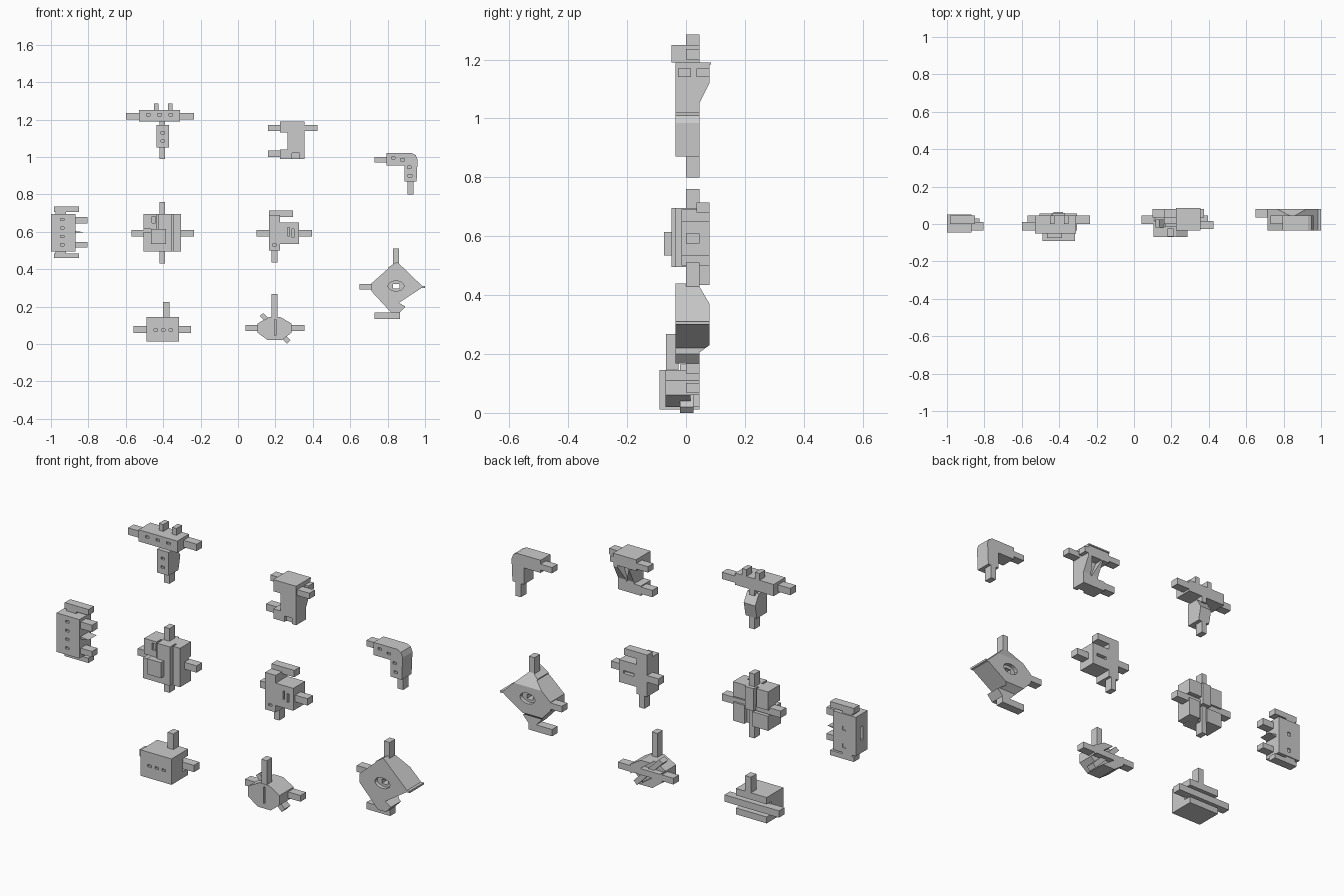
import bpy
import bmesh
from math import cos, sin, tau

default_cube = bpy.data.objects.get("Cube")
if default_cube:
    bpy.data.objects.remove(default_cube, do_unlink=True)

# Shared depth ranges: connector pegs, body depths, and through-cutters
PEG = (0, .045)
REAR = (.035, .08)
BODY = (-.035, .045)
THROUGH = (-.2, .2)


def prism(name, outline, depth, axis="y"):
    """Extrude an outline along y (outline is x,z) or along x (outline is y,z)."""
    bm = bmesh.new()
    rings = []
    for d in depth:
        rings.append([bm.verts.new((u, d, v) if axis == "y" else (d, u, v)) for u, v in outline])
    near, far = rings
    bm.faces.new(near)
    bm.faces.new(far[::-1])
    for i in range(len(near)):
        bm.faces.new((near[i - 1], far[i - 1], far[i], near[i]))
    bmesh.ops.recalc_face_normals(bm, faces=bm.faces)
    mesh = bpy.data.meshes.new(name)
    bm.to_mesh(mesh)
    bm.free()
    obj = bpy.data.objects.new(name, mesh)
    bpy.context.scene.collection.objects.link(obj)
    return obj


def box(name, x, y, z):
    (left, right), (low, high) = x, z
    return prism(name, [(left, low), (right, low), (right, high), (left, high)], y)


def carve(target, cutters):
    """Subtract the cutters, bake the result and discard the cutters."""
    for cutter in cutters:
        mod = target.modifiers.new("carve", "BOOLEAN")
        mod.operation = "DIFFERENCE"
        mod.solver = "EXACT"
        mod.object = cutter
    bpy.context.view_layer.update()
    graph = bpy.context.evaluated_depsgraph_get()
    baked = bpy.data.meshes.new_from_object(target.evaluated_get(graph))
    target.modifiers.clear()
    target.data = baked
    for cutter in cutters:
        bpy.data.objects.remove(cutter, do_unlink=True)


def slots(centers, front, width=.02, height=.012, depth=.012):
    """Shallow rectangular pockets in a front face."""
    return [box("slot_cutter", x=(cx - width / 2, cx + width / 2), y=(front - depth, front + depth),
                z=(cz - height / 2, cz + height / 2)) for cx, cz in centers]


# Tee connector: crossbar, two studs, tapered stem
bar = box("tee_crossbar", x=(-.53, -.31), y=(-.05, .045), z=(1.19, 1.25))
carve(bar, slots([(-.48 + i * .06, 1.225) for i in range(3)], front=-.05))
box("tee_left_arm", x=(-.32, -.235), y=PEG, z=(1.2, 1.235))
box("tee_right_arm", x=(-.6, -.52), y=(-.035, .01), z=(1.2, 1.235))
for side, start in (("right", -.45), ("left", -.375)):
    box("tee_top_stud_" + side, x=(start, start + .025), y=PEG, z=(1.24, 1.285))
stem = prism("tee_stem", [(-.035, 1.05), (-.035, 1.17), (.03, 1.17), (.06, 1.12), (.045, 1.05)],
             depth=(-.435, -.37), axis="x")
carve(stem, slots([(-.403, 1.085), (-.403, 1.13)], front=-.035))
box("tee_stem_neck", x=(-.42, -.39), y=PEG, z=(1.16, 1.2))
box("tee_bottom_peg", x=(-.42, -.39), y=PEG, z=(.99, 1.06))

# Bracket connector: tapered upright with a recessed side
upright = prism("bracket_upright",
                [(-.035, .99), (-.035, 1.185), (.08, 1.185), (.08, 1.12), (.045, 1.05), (.045, .99)],
                depth=(.225, .355), axis="x")
carve(upright, [box("recess_cutter", x=(.2, .265), y=THROUGH, z=(1.04, 1.13)),
                box("foot_cutter", x=(.29, .33), y=(-.05, -.02), z=(.98, 1.02)),
                prism("back_vee_cutter", [(.27, 1.13), (.335, 1.13), (.305, 1.04)], (.035, .1))])
box("bracket_cap", x=(.225, .355), y=(-.035, .085), z=(1.183, 1.19))
box("bracket_left_arm", x=(.35, .425), y=(-.027, .017), z=(1.14, 1.17))
box("bracket_left_rear_arm", x=(.35, .375), y=REAR, z=(1.14, 1.17))
box("bracket_right_upper_arm", x=(.16, .23), y=REAR, z=(1.14, 1.17))
box("bracket_right_lower_arm", x=(.16, .235), y=PEG, z=(1.0, 1.035))

# Elbow connector: rounded corner with two pegs
elbow = prism("elbow_body", [(.795, .955), (.795, 1.02), (.93, 1.02), (.95, 1.01), (.96, .985),
                             (.955, .87), (.89, .87), (.89, .955)], BODY)
carve(elbow, slots([(.83, .995), (.88, .985), (.915, .945), (.92, .9)], front=-.035))
box("elbow_side_peg", x=(.73, .8), y=PEG, z=(.97, 1.0))
box("elbow_bottom_peg", x=(.907, .938), y=PEG, z=(.8, .88))

# Rail connector: upright block, rails above and below, side pegs
rail = box("rail_body", x=(-1, -.87), y=(-.045, .05), z=(.495, .695))
heights = [.53 + i * .045 for i in range(4)]
carve(rail, slots([(-.94, z) for z in heights], front=-.045)
      + slots([(-.935, z) for z in heights[::2]], front=.05, height=.02)
      + [box("side_slot_cutter", x=(-1.02, -.985), y=(-.01, .01), z=(.56, .63))])
for level, z in (("upper", (.705, .735)), ("lower", (.46, .485))):
    box("rail_bar_" + level, x=(-.985, -.85), y=PEG, z=z)
box("rail_spine", x=(-.975, -.92), y=PEG, z=(.48, .71))
for level, z in (("upper", (.645, .68)), ("lower", (.515, .545))):
    box("rail_side_peg_" + level, x=(-.88, -.805), y=(-.035, .01), z=z)
prism("rail_spike", [(-.88, .59), (-.88, .605), (-.825, .598)], (-.035, .03))

# Cross connector: layered blocks around a four-way core
box("cross_core", x=(-.505, -.305), y=(-.005, .035), z=(.495, .695))
box("cross_side_arms", x=(-.57, -.235), y=PEG, z=(.575, .61))
box("cross_vertical_arms", x=(-.42, -.39), y=PEG, z=(.43, .76))
slab = box("cross_front_slab", x=(-.345, -.305), y=(-.035, 0), z=(.495, .695))
box("cross_front_spine", x=(-.425, -.352), y=(-.05, 0), z=(.495, .695))
upper = box("cross_front_upper", x=(-.505, -.435), y=(-.04, 0), z=(.615, .695))
carve(upper, slots([(-.45, .665)], front=-.04, height=.035))
box("cross_front_lower", x=(-.505, -.425), y=(-.05, 0), z=(.495, .6))
box("cross_front_block", x=(-.465, -.385), y=(-.075, -.03), z=(.535, .615))
for name, x, z in (("upper_right", (-.505, -.44), (.6, .695)), ("lower_right", (-.505, -.415), (.495, .57)),
                   ("upper_left", (-.395, -.305), (.62, .695)), ("lower_left", (-.37, -.305), (.495, .59))):
    box("cross_back_block_" + name, x=x, y=(.03, .055), z=z)
box("cross_back_centre", x=(-.43, -.38), y=(.03, .065), z=(.58, .695))

# Clip connector: stepped block with a top bar
clip = box("clip_body", x=(.165, .325), y=(-.015, .08), z=(.535, .65))
carve(clip, slots([(.22, .592), (.27, .6), (.295, .592)], front=-.015, width=.01, height=.045, depth=.03)
      + [box("back_slot_cutter", x=(.24, .3), y=(.06, .1), z=(.585, .6))])
post = box("clip_post", x=(.165, .225), y=(-.015, .08), z=(.5, .69))
carve(post, slots([(.195, .64), (.195, .53)], front=-.015))
box("clip_top_bar", x=(.165, .295), y=REAR, z=(.68, .715))
box("clip_right_arm", x=(.1, .17), y=REAR, z=(.575, .61))
box("clip_left_arm", x=(.32, .395), y=PEG, z=(.575, .61))
box("clip_bottom_peg", x=(.18, .21), y=REAR, z=(.435, .51))

# Diamond connector: plate with sloped back tips and a keyed hole
diamond = prism("diamond_plate", [(.715, .325), (.805, .405), (.805, .41), (.85, .44), (.99, .305),
                                  (.86, .22), (.895, .2), (.865, .167), (.82, .167), (.715, .28)], (-.035, .08))
oval = [(.845 + .043 * cos(tau * i / 16), .31 + .027 * sin(tau * i / 16)) for i in range(16)]
carve(diamond, [
    prism("front_oval_cutter", oval, (-.1, -.015)),
    prism("back_oval_cutter", oval, (.06, .1)),
    box("key_hole_cutter", x=(.828, .863), y=THROUGH, z=(.297, .32)),
    prism("top_slope_cutter", [(.08, .37), (.045, .43), (.045, .5), (.12, .5), (.12, .37)], (.6, 1.1), "x"),
    prism("bottom_slope_cutter", [(.08, .23), (.045, .205), (.045, .1), (.12, .1), (.12, .23)], (.6, 1.1), "x"),
])
box("diamond_tip_joint", x=(.985, 1), y=(-.035, .08), z=(.3, .31))
box("diamond_top_peg", x=(.83, .862), y=PEG, z=(.41, .51))
box("diamond_side_peg", x=(.65, .725), y=REAR, z=(.29, .322))
box("diamond_bottom_bar", x=(.73, .865), y=PEG, z=(.133, .168))

# Block connector: channel body open to the back, with arms in the channel
face = box("block_body", x=(-.49, -.315), y=(-.09, .005), z=(.012, .145))
carve(face, slots([(-.44 + i * .04, .075) for i in range(3)], front=-.09))
box("block_upper_flange", x=(-.49, -.315), y=PEG, z=(.11, .145))
box("block_lower_flange", x=(-.49, -.315), y=PEG, z=(.012, .045))
box("block_arms", x=(-.56, -.25), y=PEG, z=(.06, .095))
box("block_top_peg", x=(-.4, -.367), y=PEG, z=(.14, .225))

# Hub connector: faceted body split diagonally at the back
hub = prism("hub_body", [(.17, .145), (.225, .145), (.285, .11), (.285, .06), (.235, .02),
                         (.16, .02), (.105, .06), (.105, .11)], (-.07, .015))
carve(hub, [box("seam_cutter", x=(.194, .202), y=(-.09, -.055), z=(.045, .13))])
prism("hub_back_upper", [(.17, .145), (.225, .145), (.285, .11), (.285, .06)], (.01, .045))
prism("hub_back_lower", [(.105, .11), (.235, .02), (.16, .02), (.105, .06)], (.01, .045))
prism("hub_diagonal_pin", [(.115, .15), (.136, .165), (.28, .02), (.262, 0)], (-.02, .025))
box("hub_arms", x=(.04, .355), y=PEG, z=(.07, .102))
box("hub_top_peg", x=(.18, .212), y=(-.068, -.025), z=(.13, .268))
